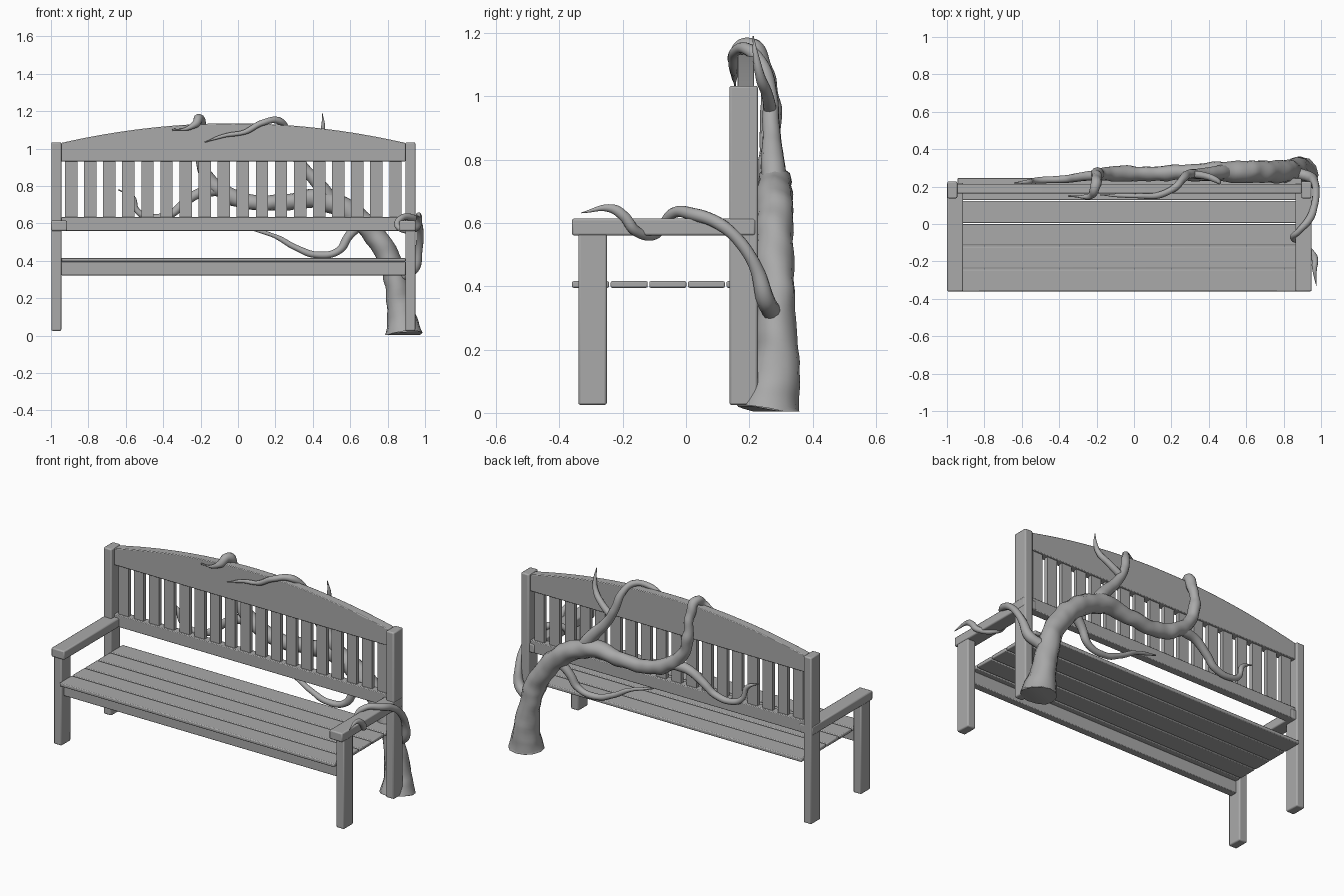
import bpy, bmesh, math
from mathutils import Vector, noise

if "Cube" in bpy.data.objects:
    bpy.data.objects.remove(bpy.data.objects["Cube"])

grey = bpy.data.materials.new("plain_grey")
grey.use_nodes = True
GREY = (0.4, 0.4, 0.4, 1)
grey.diffuse_color = GREY
grey.node_tree.nodes["Principled BSDF"].inputs["Base Color"].default_value = GREY

MID = -0.025          # centre of the bench across x
HALF = 0.92           # half the span between the posts


def finish(obj, bevel=0.0, angle=35):
    obj.data.materials.clear()
    obj.data.materials.append(grey)
    if bevel:
        mod = obj.modifiers.new("soft_edges", "BEVEL")
        mod.width, mod.segments, mod.limit_method = bevel, 2, "ANGLE"
    bpy.ops.object.select_all(action="DESELECT")
    obj.select_set(True)
    bpy.context.view_layer.objects.active = obj
    bpy.ops.object.shade_smooth_by_angle(angle=math.radians(angle))
    return obj


def mesh_object(name, bm):
    mesh = bpy.data.meshes.new(name)
    bm.to_mesh(mesh)
    bm.free()
    obj = bpy.data.objects.new(name, mesh)
    bpy.context.collection.objects.link(obj)
    return obj


def box(name, x, y, z, bevel=0.007):
    bm = bmesh.new()
    bmesh.ops.create_cube(bm, size=1)
    for v in bm.verts:
        v.co = [r[0] if c < 0 else r[1] for c, r in zip(v.co, (x, y, z))]
    return finish(mesh_object(name, bm), bevel)


def branch(name, points, rough=0.1):
    """Tapered limb through (x, y, z, radius) points."""
    curve = bpy.data.curves.new(name, "CURVE")
    curve.dimensions = "3D"
    curve.bevel_depth, curve.bevel_resolution = 1.0, 4
    curve.resolution_u, curve.use_fill_caps = 10, True
    spline = curve.splines.new("BEZIER")
    spline.radius_interpolation = "CARDINAL"
    spline.bezier_points.add(len(points) - 1)
    for p, (x, y, z, r) in zip(spline.bezier_points, points):
        p.co, p.radius = (x, y, z), r
        p.handle_left_type = p.handle_right_type = "AUTO"
    obj = bpy.data.objects.new(name, curve)
    bpy.context.collection.objects.link(obj)
    bpy.ops.object.select_all(action="DESELECT")
    obj.select_set(True)
    bpy.context.view_layer.objects.active = obj
    bpy.ops.object.convert(target="MESH")
    obj = bpy.context.object
    # gentle bark unevenness
    size = points[0][3] * rough
    for v in obj.data.vertices:
        v.co += v.normal * size * noise.noise(v.co * 14)
        v.co.z = max(v.co.z, 0.004)
    return finish(obj, angle=60)


# Legs, back posts and armrests
for side, s in (("right", -1), ("left", 1)):
    inner, outer, arm = (MID + s * d for d in (HALF, 0.973, 0.888))
    span = sorted((inner, outer))
    box(side + "_front_leg", span, (-0.34, -0.25), (0.025, 0.57))
    box(side + "_back_post", span, (0.137, 0.227), (0.025, 1.033))
    box(side + "_armrest", sorted((arm, outer + s * 0.002)), (-0.36, 0.22), (0.56, 0.614))

# Seat planks and front apron
width = (MID - HALF, MID + HALF)
for i in range(5):
    y = -0.36 + i * 0.122
    box(f"seat_plank_{i + 1}", width, (y, y + 0.117), (0.395, 0.416), 0.005)
box("front_apron", width, (-0.32, -0.275), (0.322, 0.396), 0.004)

# Backrest: lower rail, upright slats, arched top rail
box("lower_back_rail", width, (0.165, 0.215), (0.56, 0.633), 0.004)
for i in range(18):
    x = MID + (i - 8.5) * 0.102
    box(f"back_slat_{i + 1}", (x - 0.033, x + 0.033), (0.178, 0.202), (0.62, 0.94), 0)

bm = bmesh.new()
steps = 32
outline = [(MID - HALF, 0.93), (MID + HALF, 0.93)]
for i in range(steps + 1):
    t = 1 - 2 * i / steps
    outline.append((MID + HALF * t, 1.135 - 0.105 * t * t))
face = bm.faces.new([bm.verts.new((x, 0.163, z)) for x, z in outline])
grown = bmesh.ops.extrude_face_region(bm, geom=[face])["geom"]
bmesh.ops.translate(bm, vec=(0, 0.052, 0), verts=[g for g in grown if isinstance(g, bmesh.types.BMVert)])
bmesh.ops.recalc_face_normals(bm, faces=bm.faces)
finish(mesh_object("arched_top_rail", bm), 0.004)

# Trunk leaning along the backrest and hooking over the top rail
branch("trunk", [
    (0.885, 0.262, 0.004, 0.1), (0.875, 0.28, 0.1, 0.078), (0.84, 0.285, 0.3, 0.062),
    (0.8, 0.28, 0.43, 0.06), (0.7, 0.28, 0.57, 0.06), (0.57, 0.28, 0.68, 0.058),
    (0.42, 0.28, 0.73, 0.052), (0.25, 0.275, 0.715, 0.042), (0.08, 0.27, 0.71, 0.04),
    (-0.08, 0.27, 0.77, 0.04), (-0.17, 0.27, 0.86, 0.034), (-0.2, 0.265, 0.98, 0.03),
    (-0.2, 0.245, 1.09, 0.028), (-0.21, 0.2, 1.157, 0.025), (-0.23, 0.152, 1.13, 0.02),
    (-0.28, 0.147, 1.105, 0.012), (-0.35, 0.15, 1.1, 0.003)])

# Limb that climbs the back and lies over the top rail
branch("upper_branch", [
    (0.52, 0.28, 0.69, 0.04), (0.44, 0.275, 0.8, 0.036), (0.35, 0.27, 0.9, 0.028),
    (0.29, 0.265, 1.0, 0.024), (0.26, 0.24, 1.1, 0.02), (0.21, 0.19, 1.15, 0.018),
    (0.13, 0.153, 1.138, 0.017), (0.04, 0.15, 1.09, 0.014), (-0.07, 0.152, 1.07, 0.01),
    (-0.18, 0.155, 1.033, 0.003)])
branch("upright_twig", [
    (0.31, 0.268, 0.95, 0.02), (0.39, 0.255, 1.01, 0.018), (0.44, 0.235, 1.06, 0.015),
    (0.455, 0.222, 1.12, 0.011), (0.45, 0.212, 1.19, 0.002)])

# Low limb drooping beneath the lower rail
branch("low_branch", [
    (0.66, 0.28, 0.6, 0.03), (0.59, 0.27, 0.53, 0.025), (0.54, 0.26, 0.455, 0.021),
    (0.42, 0.255, 0.432, 0.018), (0.31, 0.255, 0.47, 0.016), (0.2, 0.25, 0.53, 0.013),
    (0.05, 0.24, 0.575, 0.003)])

# Limb reaching to the far side of the backrest
branch("far_branch", [
    (-0.1, 0.27, 0.78, 0.03), (-0.21, 0.26, 0.76, 0.026), (-0.3, 0.25, 0.7, 0.023),
    (-0.36, 0.24, 0.65, 0.02), (-0.48, 0.235, 0.635, 0.018), (-0.54, 0.23, 0.67, 0.016),
    (-0.565, 0.225, 0.74, 0.013), (-0.64, 0.22, 0.78, 0.003)])

# Limb that winds around the left armrest
branch("armrest_branch", [
    (0.88, 0.27, 0.32, 0.03), (0.94, 0.25, 0.36, 0.028), (0.965, 0.225, 0.45, 0.022),
    (0.972, 0.17, 0.54, 0.02), (0.965, 0.1, 0.6, 0.02), (0.94, 0.03, 0.625, 0.02),
    (0.88, -0.04, 0.632, 0.017), (0.85, -0.075, 0.59, 0.016), (0.89, -0.1, 0.562, 0.015),
    (0.955, -0.16, 0.575, 0.017), (0.968, -0.195, 0.62, 0.016), (0.965, -0.235, 0.645, 0.013),
    (0.975, -0.33, 0.632, 0.002)])
